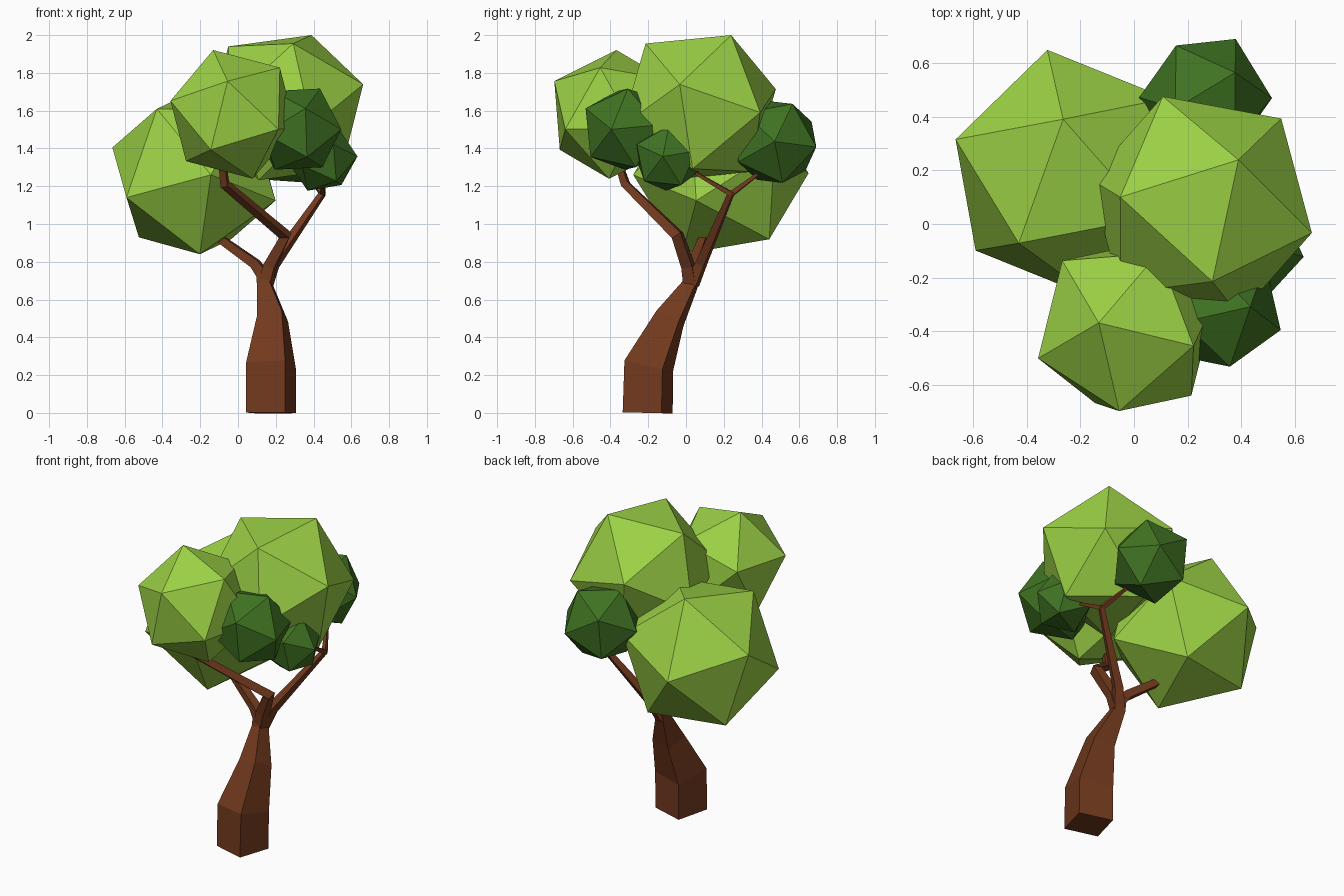
import bpy, bmesh, math
from mathutils import Vector, Matrix

if "Cube" in bpy.data.objects:
    bpy.data.objects.remove(bpy.data.objects["Cube"])


def material(name, rgb):
    m = bpy.data.materials.new(name)
    m.diffuse_color = (*rgb, 1)
    m.use_nodes = True
    m.node_tree.nodes["Principled BSDF"].inputs["Base Color"].default_value = m.diffuse_color
    return m


BARK = material("bark", (0.17, 0.042, 0.013))
LIGHT = material("light_leaves", (0.33, 0.64, 0.06))
DARK = material("dark_leaves", (0.05, 0.17, 0.016))


def finish(name, bm, mat):
    bmesh.ops.recalc_face_normals(bm, faces=bm.faces)
    mesh = bpy.data.meshes.new(name)
    bm.to_mesh(mesh)
    bm.free()
    mesh.materials.append(mat)
    obj = bpy.data.objects.new(name, mesh)
    bpy.context.collection.objects.link(obj)
    return obj


def face_frame(a, b, c):
    """Centre of a triangle and a rotation whose z axis is its outward normal."""
    mid = (a + b + c) / 3
    n = (b - a).cross(c - a).normalized()
    e = (a - mid) - n * (a - mid).dot(n)
    e.normalize()
    return mid, n, Matrix((e, n.cross(e), n)).transposed()


def leaf_clump(name, mat, *corners):
    """Icosahedron placed by three corners of one face, counter-clockwise from outside."""
    a, b, c = map(Vector, corners)
    edge = ((a - b).length + (b - c).length + (c - a).length) / 3
    mid, n, target = face_frame(a, b, c)
    centre = mid - n * edge * 0.7558
    bm = bmesh.new()
    bmesh.ops.create_icosphere(bm, subdivisions=1, radius=edge * 0.9511)
    bm.faces.ensure_lookup_table()
    _, _, source = face_frame(*[v.co.copy() for v in bm.faces[0].verts])
    rot = target @ source.transposed()
    bm.transform(Matrix.Translation(centre) @ rot.to_4x4())
    return finish(name, bm, mat)


def limb(name, *stations):
    """Tapering square tube through (x, y, z, width) stations."""
    pts = [Vector(s[:3]) for s in stations]
    yaw = math.radians(-16)
    ref = Vector((math.cos(yaw), math.sin(yaw), 0))
    bm = bmesh.new()
    rings = []
    for i, p in enumerate(pts):
        t = Vector()
        if i > 0:
            t += (p - pts[i - 1]).normalized()
        if i < len(pts) - 1:
            t += (pts[i + 1] - p).normalized()
        t.normalize()
        u = (ref - t * ref.dot(t)).normalized()
        v = t.cross(u)
        h = stations[i][3] / 2
        rings.append([bm.verts.new(p + u * h * su + v * h * sv)
                      for su, sv in ((-1, -1), (1, -1), (1, 1), (-1, 1))])
    for lo, hi in zip(rings, rings[1:]):
        for k in range(4):
            j = (k + 1) % 4
            bm.faces.new((lo[k], lo[j], hi[j], hi[k]))
    bm.faces.new(rings[0][::-1])
    bm.faces.new(rings[-1])
    return finish(name, bm, BARK)


# Trunk
limb("trunk", (0.175, -0.203, 0, 0.214), (0.175, -0.197, 0.25, 0.214),
     (0.183, -0.085, 0.5, 0.135), (0.142, 0.022, 0.68, 0.07), (0.135, 0.035, 0.76, 0.06))

# Main branches
limb("left_branch", (0.135, 0.03, 0.73, 0.06), (0.09, 0.04, 0.79, 0.05),
     (-0.12, 0.10, 0.94, 0.04))
limb("front_branch", (0.145, 0.025, 0.68, 0.065), (0.17, 0.01, 0.78, 0.06),
     (0.25, -0.045, 0.94, 0.055), (-0.07, -0.32, 1.21, 0.04), (-0.08, -0.35, 1.30, 0.035))
limb("right_branch", (0.145, 0.03, 0.68, 0.065), (0.19, 0.08, 0.79, 0.05),
     (0.45, 0.24, 1.165, 0.028))

# Twigs at the end of the right branch
limb("inner_twig", (0.45, 0.245, 1.155, 0.026), (0.445, 0.05, 1.27, 0.016))
limb("outer_twig", (0.45, 0.235, 1.155, 0.026), (0.37, 0.375, 1.26, 0.016))

# Light leaf clumps
leaf_clump("left_leaves", LIGHT,
           (-0.665, 0.315, 1.405), (-0.59, -0.10, 1.14), (-0.43, -0.07, 1.61))
leaf_clump("top_leaves", LIGHT,
           (0.39, 0.24, 2.0), (-0.05, 0.10, 1.94), (0.29, -0.215, 1.955))
leaf_clump("front_leaves", LIGHT,
           (-0.13, -0.37, 1.92), (-0.055, -0.70, 1.755), (0.22, -0.45, 1.83))

# Dark leaf clumps
leaf_clump("dark_front_leaves", DARK,
           (0.548, -0.395, 1.50), (0.43, -0.31, 1.72), (0.36, -0.53, 1.61))
leaf_clump("dark_side_leaves", DARK,
           (0.63, -0.12, 1.36), (0.545, 0.063, 1.39), (0.53, -0.10, 1.515))
leaf_clump("dark_back_leaves", DARK,
           (0.375, 0.70, 1.40), (0.385, 0.555, 1.63), (0.51, 0.468, 1.45))
